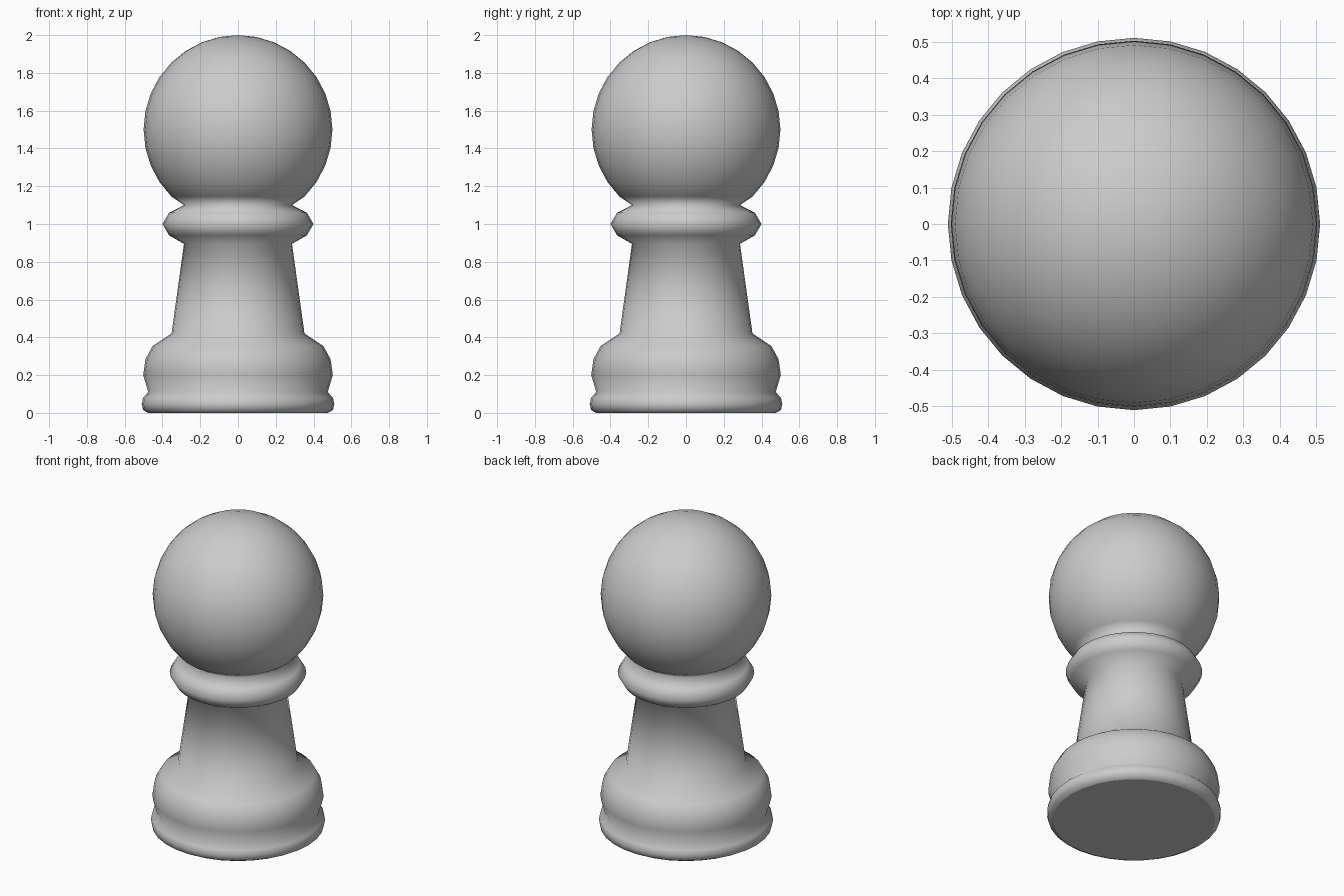
import bpy, bmesh, math

if "Cube" in bpy.data.objects:
    bpy.data.objects.remove(bpy.data.objects["Cube"])

SIDES = 32


def lathe(name, profile):
    """Revolve an (r, z) profile about z; r = 0 makes a pole."""
    bm = bmesh.new()
    rings = []
    for r, z in profile:
        if r == 0:
            rings.append([bm.verts.new((0, 0, z))] * SIDES)
        else:
            rings.append([bm.verts.new((r * math.cos(2 * math.pi * i / SIDES),
                                        r * math.sin(2 * math.pi * i / SIDES), z))
                          for i in range(SIDES)])
    # flat underside
    underside = bm.faces.new(rings[0][::-1])
    for lo, hi in zip(rings, rings[1:]):
        for i in range(SIDES):
            j = (i + 1) % SIDES
            corners = [lo[i], lo[j], hi[j], hi[i]]
            bm.faces.new(list(dict.fromkeys(corners)))
    bmesh.ops.recalc_face_normals(bm, faces=bm.faces)
    for f in bm.faces:
        f.smooth = True
    underside.smooth = False
    mesh = bpy.data.meshes.new(name)
    bm.to_mesh(mesh)
    bm.free()
    obj = bpy.data.objects.new(name, mesh)
    bpy.context.collection.objects.link(obj)
    return obj


# foot rim and rounded base
base = [(0.475, 0.0), (0.503, 0.015), (0.51, 0.047), (0.503, 0.08), (0.475, 0.11),
        (0.502, 0.20), (0.49, 0.285), (0.452, 0.354)]
# tapered stem
stem = [(0.352, 0.42), (0.286, 0.895)]
# collar ring
collar = [(0.365, 0.94), (0.40, 1.0), (0.365, 1.06), (0.286, 1.10)]
# ball head, from just above the collar to the top pole
head = [(0.5 * math.sin(math.pi * k / 16), 1.5 - 0.5 * math.cos(math.pi * k / 16))
        for k in range(4, 16)] + [(0, 2.0)]

lathe("turned_game_piece", base + stem + collar + head)
